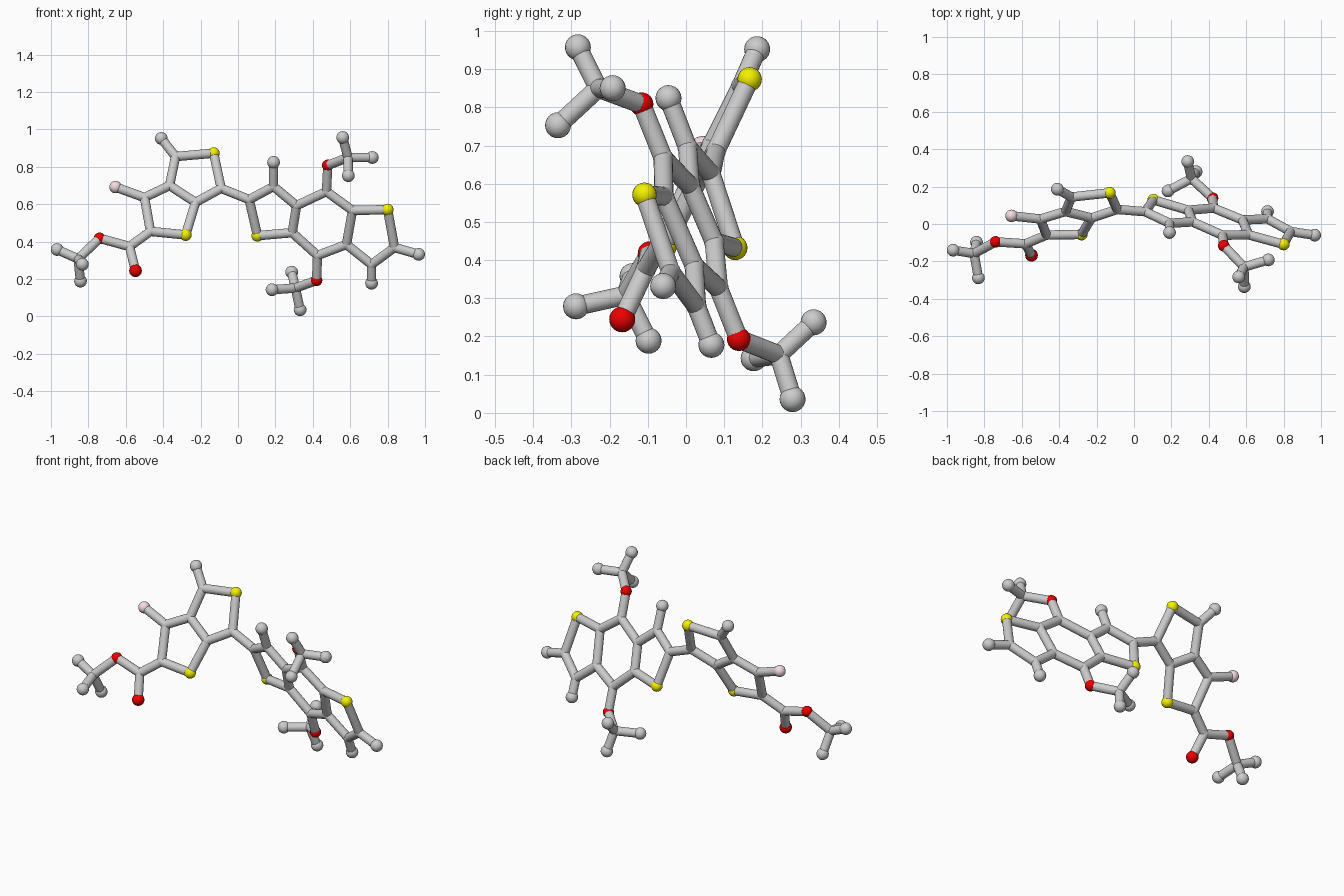
import bpy
from mathutils import Vector

if "Cube" in bpy.data.objects:
    bpy.data.objects.remove(bpy.data.objects["Cube"])

BOND_R = 0.025


def material(name, rgb):
    m = bpy.data.materials.new(name)
    m.diffuse_color = (*rgb, 1)
    m.use_nodes = True
    m.node_tree.nodes["Principled BSDF"].inputs["Base Color"].default_value = m.diffuse_color
    return m


RED = material("red", (0.85, 0.0, 0.0))
YELLOW = material("yellow", (0.9, 0.88, 0.0))
PINK = material("pale_pink", (0.9, 0.72, 0.76))


def fused_y(x, z):
    """Tilted plane of the left two-ring unit."""
    return 0.067 * x + 0.486 * z - 0.249


def core_y(x, z):
    """Tilted plane of the right three-ring unit."""
    return -0.264 * x - 0.388 * z + 0.324


def atom(name, p, r=0.027, mat=None):
    bpy.ops.mesh.primitive_uv_sphere_add(segments=20, ring_count=12, radius=r, location=p)
    o = bpy.context.object
    o.name = name
    bpy.ops.object.shade_smooth()
    if mat:
        o.data.materials.append(mat)


def bond(name, a, b):
    a, b = Vector(a), Vector(b)
    d = b - a
    bpy.ops.mesh.primitive_cylinder_add(vertices=20, radius=BOND_R, depth=d.length, location=(a + b) / 2)
    o = bpy.context.object
    o.name = name
    o.rotation_euler = d.to_track_quat('Z', 'Y').to_euler()
    bpy.ops.object.shade_smooth_by_angle()


KINDS = {
    "carbon": (0.0265, None), "end": (0.034, None), "sulfur": (0.032, YELLOW),
    "ether_oxygen": (0.031, RED), "carbonyl_oxygen": (0.034, RED), "fluorine": (0.033, PINK),
}


def build(unit, atoms, bonds):
    for key, (kind, p) in atoms.items():
        r, mat = KINDS[kind]
        atom(f"{unit}_{kind}_{key}", p, r, mat)
    for pair in bonds.split():
        a, b = pair.split("-")
        bond(f"{unit}_bond_{a}_{b}", atoms[a][1], atoms[b][1])


def planar(fn, table):
    return {k: (kind, (x, fn(x, z), z)) for k, (kind, x, z) in table.items()}


def branched(unit, oxygen, centre, ends):
    """Three-armed end group hanging on an oxygen."""
    atom(f"{unit}_centre", centre, 0.0265)
    bond(f"{unit}_stem", oxygen, centre)
    for i, e in enumerate(ends):
        atom(f"{unit}_end_{i}", e, 0.034)
        bond(f"{unit}_arm_{i}", centre, e)


# Left fused two-ring unit with its side chain
left = planar(fused_y, {
    "s1": ("sulfur", -0.13, 0.873), "c1": ("carbon", -0.334, 0.855),
    "e1": ("end", -0.41, 0.952), "c2": ("carbon", -0.366, 0.70),
    "c3": ("carbon", -0.227, 0.61), "c4": ("carbon", -0.09, 0.685),
    "c5": ("carbon", -0.50, 0.636), "f": ("fluorine", -0.655, 0.692),
    "c6": ("carbon", -0.468, 0.455), "s2": ("sulfur", -0.28, 0.436),
    "c7": ("carbon", -0.58, 0.374), "o1": ("ether_oxygen", -0.74, 0.418),
})
left["o2"] = ("carbonyl_oxygen", (-0.548, -0.167, 0.245))
build("left", left, "s1-c1 c1-e1 c1-c2 c2-c3 c3-c4 c4-s1 c2-c5 c5-f c5-c6 c6-s2 s2-c3 c6-c7 c7-o1 c7-o2")
branched("left_tail", left["o1"][1], (-0.855, -0.158, 0.308),
         [(-0.967, -0.14, 0.358), (-0.832, -0.288, 0.279), (-0.842, -0.098, 0.189)])

# Right fused three-ring unit
core = planar(core_y, {
    "c1": ("carbon", 0.06, 0.625), "s1": ("sulfur", 0.104, 0.432),
    "c2": ("carbon", 0.19, 0.695), "e1": ("end", 0.19, 0.824),
    "c3": ("carbon", 0.313, 0.593), "c4": ("carbon", 0.29, 0.448),
    "c5": ("carbon", 0.473, 0.668), "c6": ("carbon", 0.612, 0.567),
    "c7": ("carbon", 0.58, 0.385), "c8": ("carbon", 0.425, 0.326),
    "o1": ("ether_oxygen", 0.48, 0.808), "o2": ("ether_oxygen", 0.42, 0.193),
    "s2": ("sulfur", 0.80, 0.571), "c9": ("carbon", 0.837, 0.369),
    "e2": ("end", 0.966, 0.332), "c10": ("carbon", 0.714, 0.278),
    "e3": ("end", 0.714, 0.178),
})
build("core", core, "c1-s1 c1-c2 c2-e1 c2-c3 c3-c4 c4-s1 c3-c5 c5-c6 c6-c7 c7-c8 c8-c4 "
                    "c5-o1 c8-o2 c6-s2 s2-c9 c9-e2 c9-c10 c10-e3 c10-c7")
branched("upper_branch", core["o1"][1], (0.588, -0.23, 0.85),
         [(0.56, -0.283, 0.957), (0.718, -0.192, 0.85), (0.59, -0.335, 0.753)])
branched("lower_branch", core["o2"][1], (0.307, 0.243, 0.152),
         [(0.287, 0.334, 0.237), (0.182, 0.177, 0.143), (0.332, 0.279, 0.036)])

# Link between the two units
bond("link_bond", left["c4"][1], core["c1"][1])
